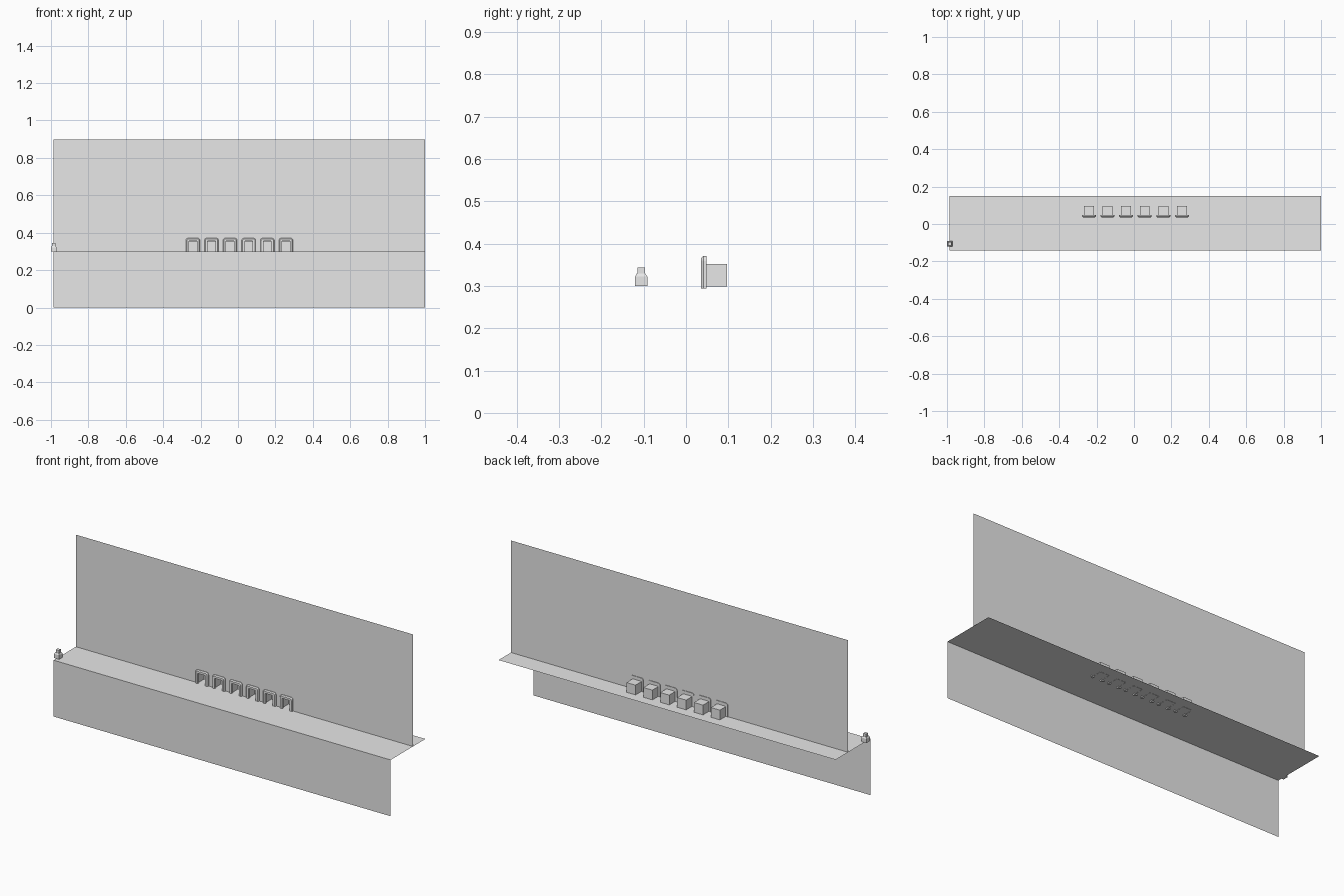
import bpy, bmesh, math

if "Cube" in bpy.data.objects:
    bpy.data.objects.remove(bpy.data.objects["Cube"])

grey = bpy.data.materials.new("plain_grey")
grey.diffuse_color = (0.8, 0.8, 0.8, 1)
grey.use_nodes = True
grey.node_tree.nodes["Principled BSDF"].inputs["Base Color"].default_value = grey.diffuse_color


def make(name, polys, merge=True):
    """Mesh object from a list of polygons (each a list of points)."""
    bm = bmesh.new()
    for p in polys:
        bm.faces.new([bm.verts.new(c) for c in p])
    if merge:
        bmesh.ops.remove_doubles(bm, verts=bm.verts, dist=1e-5)
    me = bpy.data.meshes.new(name)
    bm.to_mesh(me)
    bm.free()
    me.materials.append(grey)
    ob = bpy.data.objects.new(name, me)
    bpy.context.collection.objects.link(ob)
    return ob


def upright(x0, x1, z0, z1, y):
    return [(x0, y, z0), (x1, y, z0), (x1, y, z1), (x0, y, z1)]


def frustum(x, y, z0, z1, a, b):
    """Square block, half width a at the bottom and b at the top."""
    def ring(h, z):
        return [(x - h, y - h, z), (x + h, y - h, z), (x + h, y + h, z), (x - h, y + h, z)]
    lo, hi = ring(a, z0), ring(b, z1)
    return [lo[::-1], hi] + [[lo[i], lo[(i + 1) % 4], hi[(i + 1) % 4], hi[i]] for i in range(4)]


X0, X1 = -0.987, 1.0
FRONT, BACK, WALL = -0.143, 0.15, 0.045
FLOOR, TOP = 0.3, 0.897
centres = [0.0075 + 0.0995 * (i - 2.5) for i in range(6)]
HW, HT = 0.0265, 0.352          # niche half width and top

# Flat sheets: lower front wall and ledge
make("front_wall", [upright(X0, X1, 0, FLOOR, FRONT)])
make("ledge", [[(X0, FRONT, FLOOR), (X1, FRONT, FLOOR), (X1, BACK, FLOOR), (X0, BACK, FLOOR)]])

# Back wall with an opening for each niche
polys = [upright(X0, X1, HT, TOP, WALL)]
edges = [X0] + [c + s * HW for c in centres for s in (-1, 1)] + [X1]
for a, b in zip(edges[::2], edges[1::2]):
    polys.append(upright(a, b, FLOOR, HT, WALL))
make("back_wall", polys, merge=False)


def arch(c, inset, y):
    """Points of a rounded doorway outline, from left foot to right foot."""
    h, top, r = 0.0375 - inset, 0.371 - inset, max(0.012 - inset, 0.002)
    pts = [(c - h, y, 0.294)]
    for cx, start in ((c - h + r, 180), (c + h - r, 90)):
        for k in range(5):
            t = math.radians(start - 22.5 * k)
            pts.append((cx + r * math.cos(t), y, top - r + r * math.sin(t)))
    return pts + [(c + h, y, 0.294)]


for i, c in enumerate(centres):
    # Niche: box behind the wall, open at the front
    a, b, d, z = c - HW, c + HW, 0.097, 0.299
    make(f"niche_{i + 1}", [
        [(a, WALL, z), (a, WALL, HT), (a, d, HT), (a, d, z)],
        [(b, WALL, z), (b, d, z), (b, d, HT), (b, WALL, HT)],
        [(a, WALL, HT), (b, WALL, HT), (b, d, HT), (a, d, HT)],
        [(b, d, z), (a, d, z), (a, d, HT), (b, d, HT)]])
    # Raised surround with a chamfered outer edge
    section = [(0, 0.048), (0, 0.041), (0.005, 0.036), (0.016, 0.036), (0.016, 0.048)]
    rows = [arch(c, o, y) for o, y in section]
    polys = []
    for j in range(5):
        p, q = rows[j], rows[(j + 1) % 5]
        for k in range(len(p) - 1):
            polys.append([p[k], p[k + 1], q[k + 1], q[k]])
    polys += [[r[0] for r in rows], [r[-1] for r in rows][::-1]]
    make(f"niche_surround_{i + 1}", polys)

# Small post at the left end of the ledge
px, py = -0.985, -0.106
make("post_base", frustum(px, py, 0.3, 0.322, 0.0145, 0.0145)
     + frustum(px, py, 0.322, 0.329, 0.0145, 0.0105))
make("post_top", frustum(px, py, 0.328, 0.344, 0.0085, 0.0085))

# Consistent outward normals on closed parts
for ob in bpy.data.objects:
    if "surround" in ob.name or "post" in ob.name:
        bm = bmesh.new()
        bm.from_mesh(ob.data)
        bmesh.ops.recalc_face_normals(bm, faces=bm.faces)
        bm.to_mesh(ob.data)
        bm.free()
